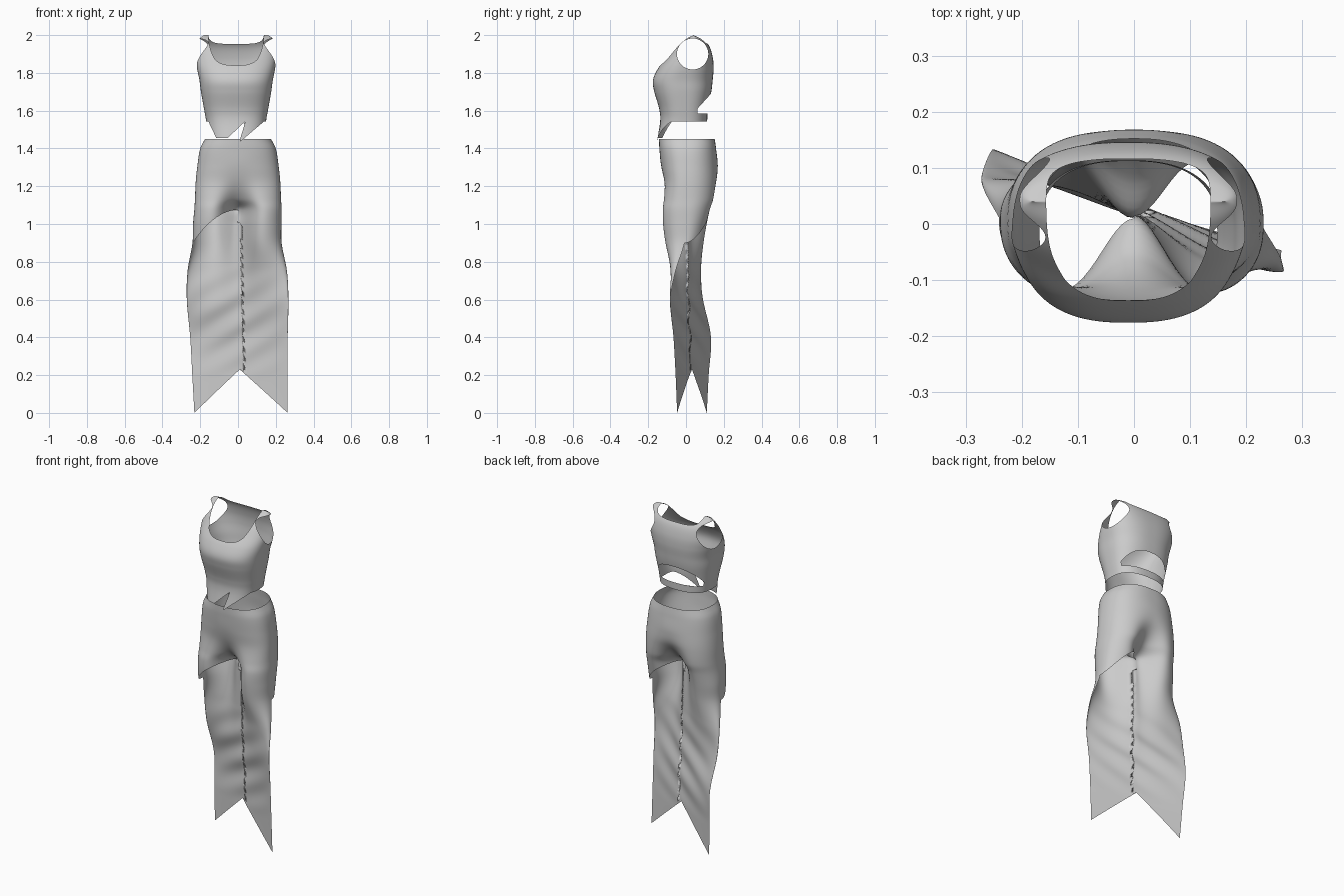
import bpy, bmesh, math

if "Cube" in bpy.data.objects:
    bpy.data.objects.remove(bpy.data.objects["Cube"])

def table(rows, t):
    """Smooth (Catmull-Rom) lookup in rows sorted by first value."""
    n = len(rows)
    i = max(0, min(n - 2, sum(r[0] <= t for r in rows) - 1))
    a, b = rows[i], rows[i + 1]
    p, q = rows[max(i - 1, 0)], rows[min(i + 2, n - 1)]
    h = b[0] - a[0]
    u = (t - a[0]) / h
    out = []
    for j in range(1, len(a)):
        m0 = (b[j] - p[j]) / (b[0] - p[0]) * h
        m1 = (q[j] - a[j]) / (q[0] - a[0]) * h
        out.append((2*u**3 - 3*u*u + 1) * a[j] + (u**3 - 2*u*u + u) * m0
                   + (3*u*u - 2*u**3) * b[j] + (u**3 - u*u) * m1)
    return out

def grid(bm, nu, nv, fn):
    vs = [[bm.verts.new(fn(i / nu, j / nv)) for i in range(nu + 1)] for j in range(nv + 1)]
    for j in range(nv):
        for i in range(nu):
            bm.faces.new((vs[j][i], vs[j][i+1], vs[j+1][i+1], vs[j+1][i]))

def clip(bm, keep):
    """Cut the mesh along keep(co) = 0 and drop the negative side."""
    val = {v: keep(v.co) for v in bm.verts}
    new = []
    for e in list(bm.edges):
        a, b = e.verts
        fa, fb = val[a], val[b]
        if fa * fb < 0:
            new.append(bmesh.utils.edge_split(e, a, fa / (fa - fb))[1])
    on = set(new)
    bmesh.ops.connect_verts(bm, verts=new)
    dead = [f for f in bm.faces if sum(val[v] for v in f.verts if v not in on) < 0]
    bmesh.ops.delete(bm, geom=dead, context='FACES')

def finish(bm, name):
    bmesh.ops.remove_doubles(bm, verts=bm.verts, dist=0.0004)
    bmesh.ops.recalc_face_normals(bm, faces=bm.faces)
    me = bpy.data.meshes.new(name)
    bm.to_mesh(me)
    bm.free()
    ob = bpy.data.objects.new(name, me)
    bpy.context.collection.objects.link(ob)
    for p in me.polygons:
        p.use_smooth = True
    return ob

# Bodice: row, height, half width, front y, back y
BODICE = [
    (0, 1.42, .145, -.158, .108), (1, 1.54, .158, -.137, .112), (2, 1.61, .170, -.142, .116),
    (3, 1.70, .186, -.168, .134), (4, 1.76, .194, -.175, .141), (5, 1.82, .206, -.150, .146),
    (6, 1.88, .214, -.105, .142), (7, 1.94, .210, -.058, .124), (8, 1.98, .195, -.010, .090),
    (9, 2.00, .170, .040, .040)]

def bodice_point(u, v):
    z, w, f, b = table(BODICE, 9 * v)
    a = 2 * math.pi * u
    c, s = math.cos(a), math.sin(a)
    e = 2 / 2.5
    mid, half = (f + b) / 2, (b - f) / 2
    return (-.01 + w * math.copysign(abs(c)**e, c), mid + half * math.copysign(abs(s)**e, s), z)

def neck(p):
    k = max(0, min(1, (p.y + .1) / .22))
    d = .18 + (.065 - .18) * k
    return (abs(p.x + .01) / .147)**3 + (max(0, 2.02 - p.z) / d)**3 - 1

def armhole(p):
    r = 1 - ((p.y - .035) / .083)**2 - ((p.z - 1.9) / .082)**2
    return -min(r, (abs(p.x + .01) - .13) * 10)

def back_cutout(p):
    return -min(p.y - .06, p.z - 1.585, 1.61 + 1.1 * (p.y - .06) - p.z)

def ragged_hem(p):
    x, y, z = p
    tooth_a = min(z - 1.55 + 2.11 * (x + .16), z - 1.455 - .947 * (x + .055), z - 1.455, -y)
    tooth_b = min(1.43 + 3.29 * (x - .005) - z, z - 1.43 - .852 * (x - .005), -y)
    return max(z - 1.543, tooth_a, tooth_b)

bm = bmesh.new()
grid(bm, 144, 120, bodice_point)
bmesh.ops.remove_doubles(bm, verts=bm.verts, dist=0.0002)
for cut in (neck, armhole, back_cutout, ragged_hem):
    clip(bm, cut)
finish(bm, "bodice")

# Skirt: height, half width, centre x, centre y, right edge y, left edge y, front, back, crotch pinch
SKIRT = [
    (0.00, .247, .016, .030, -.047, .110, 0, 0, 1),
    (0.20, .252, .010, .030, -.055, .120, 0, 0, 1),
    (0.40, .258, .005, .030, -.066, .132, -.003, .002, 1),
    (0.60, .269, -.002, .022, -.082, .088, -.020, .012, 1),
    (0.75, .263, -.004, .020, -.055, .060, -.060, .040, 1),
    (0.90, .236, -.005, .018, -.008, .012, -.135, .095, 1),
    (1.00, .234, -.004, .015, 0, .005, -.155, .122, 1),
    (1.08, .231, 0, .012, 0, 0, -.155, .148, .97),
    (1.13, .228, 0, .006, 0, 0, -.140, .165, .55),
    (1.22, .224, 0, 0, 0, 0, -.123, .172, .12),
    (1.30, .216, 0, 0, 0, 0, -.130, .168, 0),
    (1.40, .200, 0, 0, 0, 0, -.141, .159, 0),
    (1.45, .175, 0, 0, 0, 0, -.143, .152, 0)]

def skirt_point(sx, front, s, z):
    w, cx, cy, er, el, f, b, k = table(SKIRT, z)
    edge = er if sx > 0 else el
    bulge = max(0, 1 - s**2.4)**(1 / 2.4) * (1 - k * math.exp(-(s / .35)**2))
    y = cy + (edge - cy) * s + (f if front else b) * bulge
    # soft diagonal folds in the hanging panel
    x = cx + sx * w * s
    env = max(0, 1 - ((z - .48) / .3)**2) * (1 - s * s)
    return (x, y + .007 * env * math.sin(2 * math.pi * (z - .6 * x) / .17), z)

def hem(s):
    return 1.075 - .175 * s * s

# Hips in four quarters; front right and back left run on into the long panel
bm = bmesh.new()
for sx in (1, -1):
    for front in (True, False):
        def upper(u, v):
            s = math.sin(u * math.pi / 2)
            return skirt_point(sx, front, s, 1.45 + (hem(s) - 1.45) * v)
        grid(bm, 32, 40, upper)
        if (sx > 0) == front:
            def lower(u, v):
                s = math.sin(u * math.pi / 2)
                return skirt_point(sx, front, s, hem(s) + (.23 * (1 - s) - hem(s)) * v)
            grid(bm, 32, 70, lower)
finish(bm, "draped_skirt")
